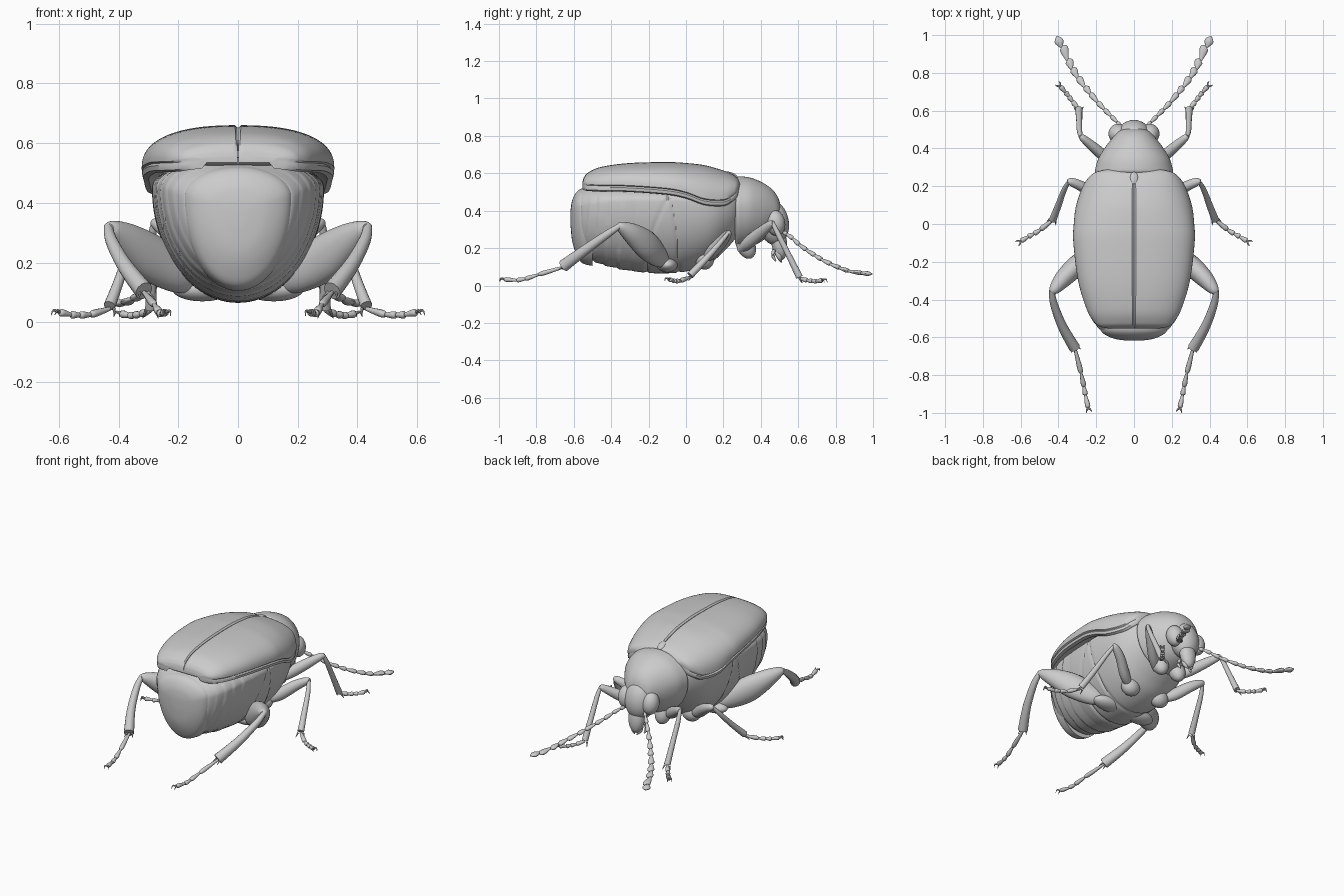
import bpy, bmesh, math
from mathutils import Vector, Matrix


def finish(name, bm, mirror=False):
    bmesh.ops.recalc_face_normals(bm, faces=bm.faces)
    me = bpy.data.meshes.new(name)
    bm.to_mesh(me)
    bm.free()
    ob = bpy.data.objects.new(name, me)
    bpy.context.collection.objects.link(ob)
    if mirror:
        ob.modifiers.new("Mirror", 'MIRROR')
    return ob


def skin(bm, rings):
    rings = [[bm.verts.new(p) for p in r] for r in rings]
    n = len(rings[0])
    for a, b in zip(rings, rings[1:]):
        for i in range(n):
            bm.faces.new((a[i], a[(i + 1) % n], b[(i + 1) % n], b[i]))
    bm.faces.new(rings[0])
    bm.faces.new(rings[-1])


def smooth_rows(rows, sub):
    """Catmull-Rom interpolation of station rows."""
    out = []
    for i in range(len(rows) - 1):
        a, b, c, d = rows[max(i - 1, 0)], rows[i], rows[i + 1], rows[min(i + 2, len(rows) - 1)]
        for k in range(sub):
            t = k / sub
            out.append([0.5 * (2 * q + (r - p) * t + (2 * p - 5 * q + 4 * r - s) * t * t
                               + (3 * q - p - 3 * r + s) * t ** 3) for p, q, r, s in zip(a, b, c, d)])
    return out + [list(rows[-1])]


def oval(row, n=72, detail=None):
    """Egg section: y, half width, centre z, height above, height below."""
    y, w, cz, hu, hl = row
    pts = []
    for i in range(n):
        a = math.tau * i / n
        x, s = w * math.cos(a), math.sin(a)
        z = s * (hu if s > 0 else hl)
        k = detail(y, cz + z) if detail else 1
        pts.append((x * k, y, cz + z * k))
    return pts


def loft(name, rows, sub=6, section=oval, mirror=False):
    bm = bmesh.new()
    skin(bm, [section(r) for r in smooth_rows(rows, sub)])
    return finish(name, bm, mirror)


def tube(bm, pts, n=14, sub=4):
    """Limb along points (x, y, z, vertical radius, sideways radius)."""
    rows = smooth_rows(pts, sub)
    cs = [Vector(r[:3]) for r in rows]
    rings = []
    for i, r in enumerate(rows):
        d = (cs[min(i + 1, len(cs) - 1)] - cs[max(i - 1, 0)]).normalized()
        v = d.cross(Vector((0, 0, 1))).normalized()
        u = v.cross(d)
        rings.append([cs[i] + u * max(r[3], .001) * math.sin(math.tau * k / n)
                      + v * max(r[4], .001) * math.cos(math.tau * k / n) for k in range(n)])
    skin(bm, rings)


def ball(name, loc, rad, tilt=0, mirror=False):
    bm = bmesh.new()
    m = Matrix.Translation(loc) @ Matrix.Rotation(tilt, 4, 'X') @ Matrix.Diagonal((*rad, 1))
    bmesh.ops.create_uvsphere(bm, u_segments=32, v_segments=20, radius=1, matrix=m)
    return finish(name, bm, mirror)


# Abdomen and thorax trunk with overlapping segment rings and flank seams
def seams(y, z):
    k = 1.0
    edges = [-0.53, -0.48, -0.42, -0.35, -0.27]
    yy = y - 0.08 * (z - 0.3)
    for a, b in zip(edges, edges[1:]):
        if a <= yy < b:
            k += 0.02 * (1 - (yy - a) / (b - a)) - 0.005
    s = min(max((z - 0.08) / 0.38, 0), 1)
    for line in (-0.1 - 0.11 * (1 - s * s), -0.04 - 0.04 * s * s):
        k -= 0.025 * math.exp(-((y - line) / 0.006) ** 2)
    return k


loft("trunk", [(-.565, .15, .40, .11, .20), (-.55, .19, .42, .10, .26), (-.45, .245, .44, .11, .325),
               (-.3, .275, .45, .1, .37), (-.15, .287, .45, .1, .385), (0, .287, .45, .1, .375),
               (.12, .275, .44, .1, .325), (.2, .245, .44, .1, .26), (.27, .19, .44, .1, .18),
               (.3, .1, .43, .08, .1)], 16, lambda r: oval(r, 96, seams))

# Rear shield plate
loft("rear_plate", [(-.50, .19, .42, .105, .315), (-.555, .18, .42, .10, .30), (-.585, .155, .415, .085, .25),
                    (-.607, .105, .40, .06, .17), (-.616, .05, .385, .03, .08), (-.618, .006, .37, .005, .01)])


# Wing cases
def wing_section(row):
    y, w, e, t = row
    base, p = e + .035, 2 / 2.4
    pts = []
    for a in [0, .015] + [math.pi / 2 * i / 22 for i in range(1, 23)]:
        drop = .008 if a == 0 else 0
        pts.append((.001 + w * math.sin(a) ** p, y, base + (t - base) * max(math.cos(a), 0) ** p - drop))
    return pts + [(w * .98, y, e + .03), (w, y, e + .022), (w * .99, y, e + .006),
                  (w * .93, y, e), (w * .8, y, e + .02), (.001, y, e + .02)]


loft("wing_cases", [(-.553, .13, .515, .555), (-.545, .175, .51, .58), (-.52, .21, .505, .606),
                    (-.45, .25, .503, .635), (-.3, .295, .5, .655), (-.1, .32, .485, .66), (0, .318, .465, .655),
                    (.1, .305, .43, .643), (.2, .27, .425, .615), (.25, .235, .45, .594),
                    (.275, .2, .475, .575), (.288, .14, .5, .555)], 8, wing_section, True)
ball("scutellum", (0, .243, .592), (.022, .035, .012), -.4)

# Thorax shield
loft("thorax_shield", [(.262, .19, .43, .13, .2), (.275, .207, .42, .16, .22), (.3, .203, .42, .163, .225),
                       (.35, .187, .42, .155, .21), (.41, .15, .41, .14, .17), (.46, .11, .40, .115, .11),
                       (.49, .08, .39, .085, .08), (.505, .045, .38, .05, .05), (.508, .01, .38, .01, .01)])

# Head, eyes and mouthparts
ball("head", (0, .468, .335), (.09, .082, .12), .15)
ball("muzzle", (0, .497, .235), (.052, .042, .10), .15)
ball("eyes", (.083, .478, .335), (.052, .052, .07), .2, True)
bm = bmesh.new()
tube(bm, [(.02, .49, .18, .018, .018), (.024, .5, .15, .014, .014), (.008, .51, .125, .003, .003)])
tube(bm, [(.04, .47, .19, .009, .009), (.045, .465, .16, .01, .01), (.04, .48, .13, .004, .004)])
finish("mouthparts", bm, True)

# Antennae: eleven flared, saw-toothed joints
path = [Vector(p[:3]) for p in smooth_rows([(.07, .52, .285), (.105, .555, .265), (.16, .61, .215),
        (.22, .675, .17), (.27, .735, .133), (.325, .81, .098), (.365, .89, .072), (.408, .995, .062)], 10)]
bm = bmesh.new()
for j in range(11):
    p, q = path[round(j * 70 / 11)], path[round((j + 1) * 70 / 11)]
    d = (q - p).normalized()
    inner = Vector((-d.y, d.x, 0))
    w = .011 + .0013 * j
    sh = inner * max(0, j - 3) * .0016
    tooth = q - d * .008 + sh
    if j == 10:
        m = p.lerp(q, .55)
        tube(bm, [(*p, .006, .007), (*m, .013, .024), (*q, .003, .004)])
    else:
        tube(bm, [(*p, .006, .006), (*p.lerp(tooth, .6), .011, w * .85), (*tooth, .012, w),
                  (*(q + d * .004 + sh * .7), .006, w * .4)])
finish("antennae", bm, True)


# Legs: thigh, shin with spurs, jointed foot with claws
def leg(name, thigh, shin, foot):
    bm = bmesh.new()
    tube(bm, thigh, 20, 6)
    tube(bm, shin)
    for a, b in zip(foot, foot[1:]):
        a, b = Vector(a), Vector(b)
        m = a.lerp(b, .8)
        tube(bm, [(*a, .007, .007), (*m, .013, .014), (*b, .007, .008)], 10)
    d = (b - a).normalized()
    side = Vector((-d.y, d.x, 0))
    for s in (-1, 1):
        tube(bm, [(*b, .006, .006), (*(b + d * .016 + side * s * .012 + Vector((0, 0, .004))), .004, .004),
                  (*(b + d * .026 + side * s * .012 - Vector((0, 0, .014))), .001, .001)], 8)
    end = Vector(foot[0])
    d = (end - Vector(shin[0][:3])).normalized()
    side = Vector((-d.y, d.x, 0)).normalized()
    for s in (-1, 1):
        e0 = end + side * s * .016
        tube(bm, [(*e0, .006, .006), (*(e0 + d * .03 + side * s * .01), .001, .001)], 8)
    finish(name, bm, True)


leg("front_legs",
    [(.07, .29, .19, .02, .02), (.13, .335, .23, .034, .03), (.2, .395, .28, .032, .028),
     (.265, .45, .325, .022, .02), (.285, .468, .335, .012, .012)],
    [(.28, .462, .338, .01, .01), (.288, .49, .28, .014, .014), (.29, .55, .16, .016, .016),
     (.292, .607, .045, .019, .019)],
    [(.292, .607, .04), (.325, .648, .027), (.345, .675, .024), (.362, .697, .022), (.39, .728, .028)])
leg("middle_legs",
    [(.12, .10, .14, .02, .02), (.19, .14, .18, .036, .03), (.27, .195, .24, .032, .028),
     (.33, .222, .275, .022, .022), (.352, .222, .28, .012, .012)],
    [(.345, .224, .28, .01, .01), (.37, .18, .225, .014, .014), (.4, .1, .135, .017, .017),
     (.43, .022, .055, .02, .02)],
    [(.43, .022, .045), (.495, -.03, .025), (.53, -.052, .024), (.56, -.067, .025), (.598, -.09, .033)])
leg("hind_legs",
    [(.14, -.10, .115, .02, .02), (.2, -.145, .155, .06, .045), (.29, -.21, .215, .078, .055),
     (.37, -.285, .275, .058, .048), (.42, -.345, .312, .03, .03), (.432, -.368, .318, .012, .014)],
    [(.435, -.35, .322, .014, .014), (.425, -.42, .275, .021, .02), (.38, -.54, .19, .027, .025),
     (.315, -.655, .105, .033, .03)],
    [(.315, -.65, .10), (.28, -.79, .058), (.265, -.86, .035), (.257, -.905, .028), (.243, -.972, .033)])

# Hip joints
ball("front_hips", (.065, .32, .215), (.05, .05, .075), .4, True)
ball("middle_hips", (.11, .10, .14), (.06, .05, .055), 0, True)
ball("hind_hips", (.12, -.10, .11), (.1, .055, .04), 0, True)

bpy.ops.object.select_all(action='SELECT')
bpy.context.view_layer.objects.active = bpy.context.selected_objects[0]
bpy.ops.object.shade_smooth_by_angle(angle=math.radians(40))
